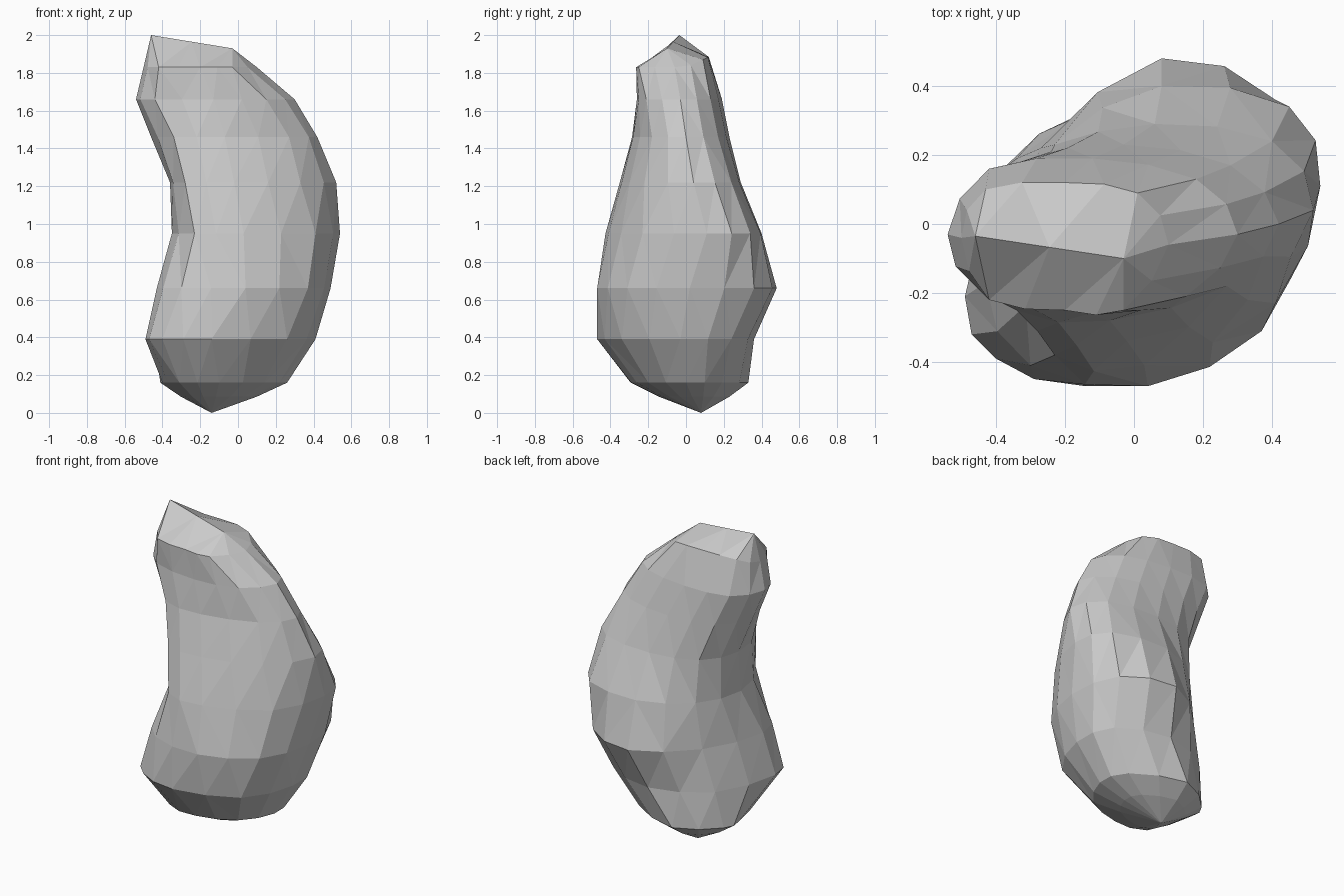
import bpy, bmesh
from mathutils import Vector

if "Cube" in bpy.data.objects:
    bpy.data.objects.remove(bpy.data.objects["Cube"])

# Cross-sections: height, then 8 (x, y) corners running left, front, right, back
SECTIONS = [
    (0.16, [(-.40, .03), (-.31, -.25), (-.10, -.29), (.14, -.20), (.26, .00), (.20, .19), (-.13, .33), (-.38, .16)]),
    (0.39, [(-.49, -.21), (-.40, -.39), (-.14, -.47), (.26, -.34), (.41, -.03), (.35, .24), (.02, .36), (-.34, .19)]),
    (0.66, [(-.43, -.17), (-.30, -.41), (.04, -.47), (.37, -.31), (.49, .02), (.41, .36), (.08, .48), (-.27, .22)]),
    (0.95, [(-.35, -.06), (-.23, -.38), (.03, -.41), (.41, -.23), (.54, .11), (.45, .34), (.08, .40), (-.23, .23)]),
    (1.22, [(-.36, -.02), (-.28, -.31), (-.02, -.34), (.33, -.22), (.52, .04), (.40, .24), (.06, .29), (-.24, .21)]),
    (1.46, [(-.46, -.02), (-.34, -.25), (-.07, -.28), (.27, -.18), (.42, .00), (.28, .17), (-.03, .23), (-.33, .18)]),
    (1.66, [(-.54, -.03), (-.44, -.20), (-.13, -.26), (.15, -.21), (.30, -.03), (.18, .13), (-.12, .19), (-.42, .16)]),
    (1.83, [(-.50, -.04), (-.42, -.22), (-.20, -.25), (-.03, -.25), (.10, -.06), (.01, .09), (-.20, .12), (-.43, .10)]),
]
BASE = Vector((-.14, .08, 0))
RIDGE = (Vector((-.46, -.035, 2.0)), Vector((-.03, -.10, 1.93)))


def round_ring(z, corners):
    """Double the corners of a section with spline midpoints."""
    pts = [Vector((x, y, z)) for x, y in corners]
    n, ring = len(pts), []
    for i in range(n):
        a, b, c, d = (pts[(i + k) % n] for k in (-1, 0, 1, 2))
        ring += [b, (9 * (b + c) - a - d) / 16]
    return ring


rings = [round_ring(z, c) for z, c in SECTIONS]
n = len(rings[0])

# Back of the head sits higher than the front
for p in rings[-1]:
    p.z += 0.45 * max(0, p.y)

# Underside: a shrunken ring, then a single low point
under = [BASE.lerp(p, 0.6) - Vector((0, 0, 0.01)) for p in rings[0]]
rings = [[BASE] * n, under] + rings

# Sloping ridge on top
top = []
for p in rings[-1]:
    t = (p.x - RIDGE[0].x) / (RIDGE[1].x - RIDGE[0].x)
    t = min(1, max(0, round(t * 2) / 2))
    top.append(RIDGE[0].lerp(RIDGE[1], t))
rings.append(top)

# Loft the rings and split them into flat facets
bm = bmesh.new()
loops = [[bm.verts.new(p) for p in r] for r in rings]
for low, high in zip(loops, loops[1:]):
    for i in range(n):
        j = (i + 1) % n
        bm.faces.new((low[i], low[j], high[j], high[i]))
bmesh.ops.remove_doubles(bm, verts=bm.verts, dist=0.001)
bmesh.ops.triangulate(bm, faces=bm.faces, quad_method='SHORT_EDGE')
bmesh.ops.recalc_face_normals(bm, faces=bm.faces)

mesh = bpy.data.meshes.new("rock")
bm.to_mesh(mesh)
bm.free()
bpy.context.collection.objects.link(bpy.data.objects.new("rock", mesh))
